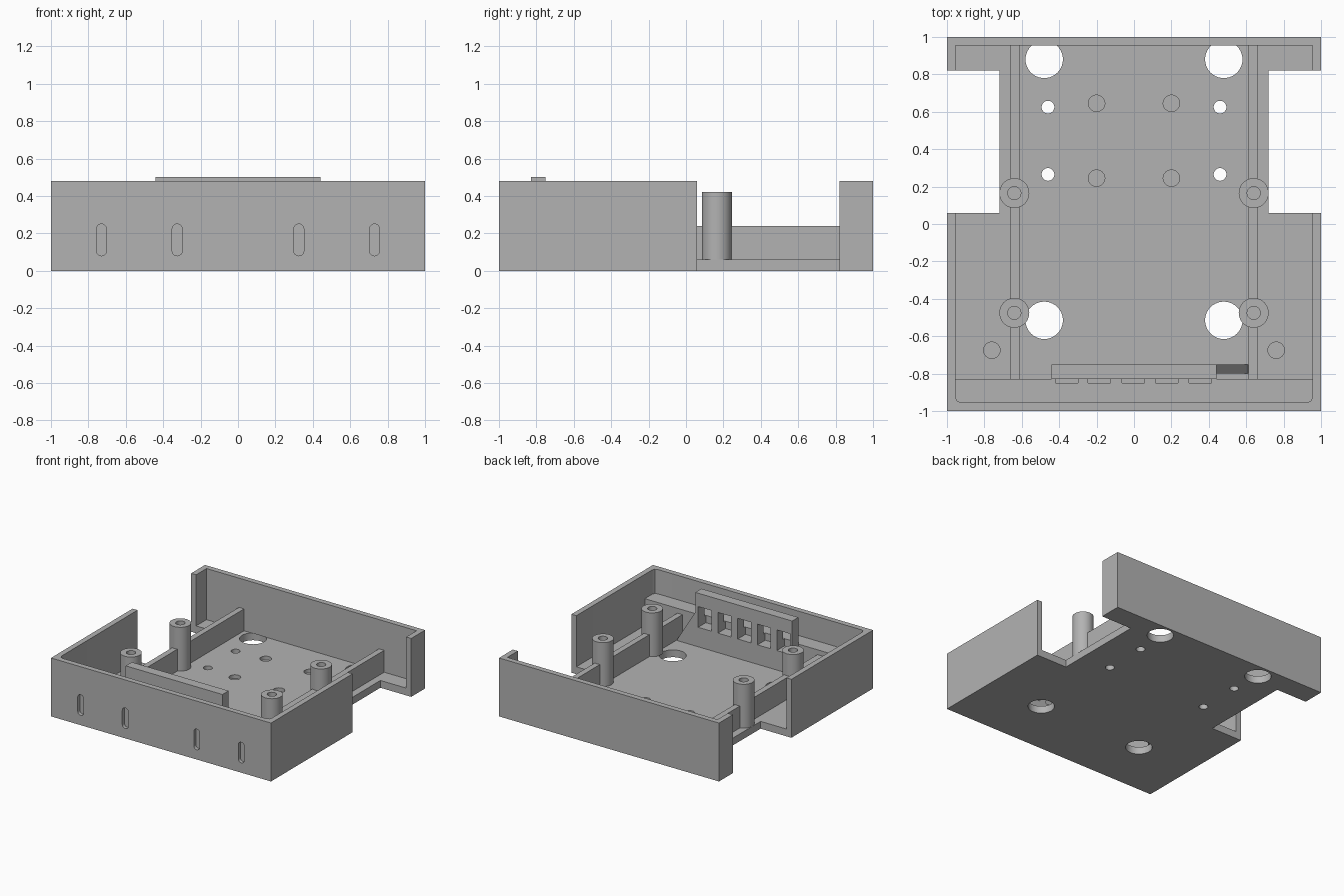
import bpy, bmesh, math
from mathutils import Matrix

if "Cube" in bpy.data.objects:
    bpy.data.objects.remove(bpy.data.objects["Cube"])

GREY = bpy.data.materials.new("matte grey")
GREY.diffuse_color = (0.45, 0.45, 0.45, 1)
GREY.use_nodes = True
GREY.node_tree.nodes["Principled BSDF"].inputs["Base Color"].default_value = GREY.diffuse_color

FLOOR, TOP, WALL = 0.06, 0.48, 0.045
NOTCH_X, NOTCH_Y0, NOTCH_Y1 = 0.72, 0.06, 0.82


def prism(bm, pts, lo, hi, axis="z"):
    """Extrude a 2D outline along z (x,y outline) or y (x,z outline)."""
    place = (lambda p, t: (p[0], p[1], t)) if axis == "z" else (lambda p, t: (p[0], t, p[1]))
    a = [bm.verts.new(place(p, lo)) for p in pts]
    b = [bm.verts.new(place(p, hi)) for p in pts]
    n = len(pts)
    faces = [bm.faces.new(a), bm.faces.new(b)]
    faces += [bm.faces.new((a[i], a[(i + 1) % n], b[(i + 1) % n], b[i])) for i in range(n)]
    bmesh.ops.recalc_face_normals(bm, faces=faces)


def rect(x0, x1, y0, y1):
    return [(x0, y0), (x1, y0), (x1, y1), (x0, y1)]


def circle(x, y, r, n=40):
    return [(x + r * math.cos(2 * math.pi * i / n), y + r * math.sin(2 * math.pi * i / n))
            for i in range(n)]


def obround(x, z0, z1, r, n=12):
    low = [(x + r * math.cos(a), z0 + r + r * math.sin(a))
           for a in [math.pi + math.pi * i / n for i in range(n + 1)]]
    high = [(x + r * math.cos(a), z1 - r + r * math.sin(a))
            for a in [math.pi * i / n for i in range(n + 1)]]
    return low + high


def make(name, prisms, cuts=()):
    """Object from a list of prism arguments, with optional cut-outs."""
    def build(label, items):
        bm = bmesh.new()
        for it in items:
            prism(bm, *it)
        me = bpy.data.meshes.new(label)
        bm.to_mesh(me)
        bm.free()
        me.materials.append(GREY)
        ob = bpy.data.objects.new(label, me)
        bpy.context.collection.objects.link(ob)
        return ob
    ob = build(name, prisms)
    bpy.ops.object.select_all(action="DESELECT")
    bpy.context.view_layer.objects.active = ob
    ob.select_set(True)
    if cuts:
        cutter = build("cutter", cuts)
        cutter.hide_render = True
        mod = ob.modifiers.new("cut", "BOOLEAN")
        mod.operation, mod.solver, mod.object = "DIFFERENCE", "EXACT", cutter
        bpy.ops.object.modifier_apply(modifier=mod.name)
        bpy.data.objects.remove(cutter)
    bpy.ops.object.shade_smooth_by_angle(angle=math.radians(30))
    return ob


def mirrored(pts):
    return pts + [(-x, y) for x, y in reversed(pts)]


# Floor plate with side notches, through holes and shallow sockets
outline = mirrored([(1, -1), (1, NOTCH_Y0), (NOTCH_X, NOTCH_Y0),
                    (NOTCH_X, NOTCH_Y1), (1, NOTCH_Y1), (1, 1)])
holes = []
for s in (-1, 1):
    for x, y, r, z in [(0.48, 0.88, 0.10, -0.1), (0.48, -0.515, 0.10, -0.1),
                       (0.46, 0.625, 0.034, -0.1), (0.46, 0.265, 0.034, -0.1),
                       (0.20, 0.645, 0.044, 0.03), (0.20, 0.245, 0.044, 0.03),
                       (0.76, -0.675, 0.044, 0.03)]:
        holes.append((circle(s * x, y, r), z, 0.1))
make("floor", [(outline, 0, FLOOR)], holes)

# Front wall wraps around the sides; narrow recesses on its face
inner = 1 - WALL
front = mirrored([(1, -1), (1, NOTCH_Y0), (inner, NOTCH_Y0), (inner, -inner + 0.03),
                  (inner - 0.009, -inner + 0.009), (inner - 0.03, -inner)])
# order the outline as one loop: outer right, inner right, inner left, outer left
make("front_wall", [(front, FLOOR, TOP)],
     [(obround(x, 0.08, 0.25, 0.027), -1.1, -0.972, "y") for x in (-0.73, -0.325, 0.325, 0.73)])

# Back wall with short returns
back = mirrored([(1, 1), (1, NOTCH_Y1), (inner, NOTCH_Y1), (inner, inner)])
make("back_wall", [(back, FLOOR, TOP)])

# Port slots shared by the ledge and the upright panel
slots = [(rect(x - 0.06, x + 0.06, 0.22, 0.39), -0.85, -0.70, "y")
         for x in (-0.36, -0.185, -0.005, 0.175, 0.355)]
make("front_ledge", [(rect(-inner, inner, -inner, -0.83), FLOOR, 0.28)], slots)
make("port_panel", [(rect(-0.44, 0.44, -0.83, -0.75), FLOOR, 0.50)], slots)
make("panel_gusset", [([(0.44, FLOOR), (0.61, FLOOR), (0.44, 0.34)], -0.80, -0.75, "y")])

# Rails and hollow screw posts on both sides
for s, side in ((-1, "left"), (1, "right")):
    xs = sorted((s * 0.613, s * 0.66))
    make(side + "_rail", [(rect(xs[0], xs[1], -0.83, inner), FLOOR, 0.24)])
    for y, end in ((-0.475, "front"), (0.165, "back")):
        make(f"{side}_{end}_post", [(circle(s * 0.64, y, 0.08), FLOOR, 0.42)],
             [(circle(s * 0.64, y, 0.035, 32), 0.25, 0.6)])
